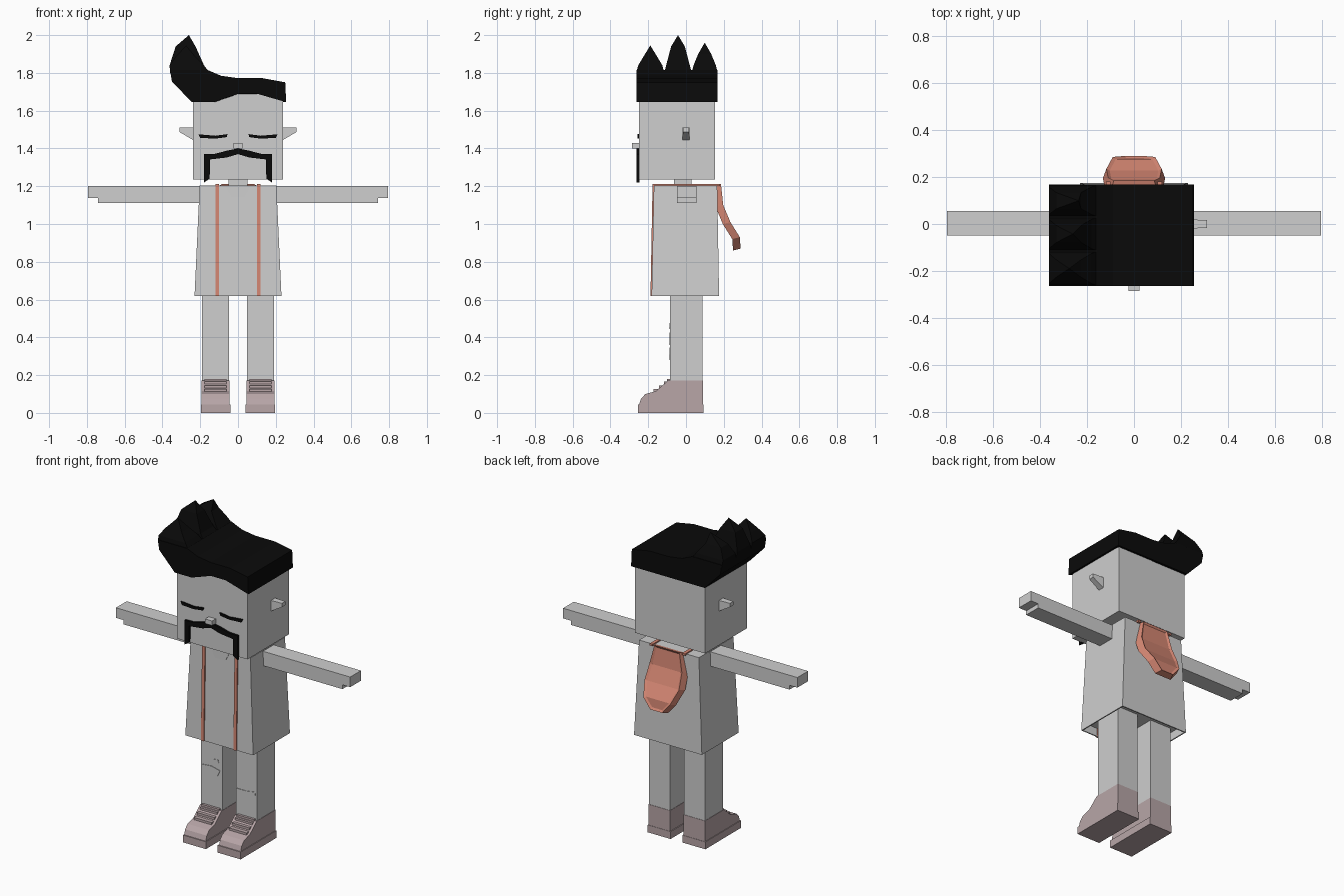
import bpy, bmesh

cube = bpy.data.objects.get("Cube")
if cube:
    bpy.data.objects.remove(cube, do_unlink=True)


def material(name, colour):
    m = bpy.data.materials.new(name)
    m.use_nodes = True
    m.diffuse_color = (*colour, 1)
    m.node_tree.nodes["Principled BSDF"].inputs["Base Color"].default_value = (*colour, 1)
    return m


GREY = material("pale_grey", (.62, .62, .62))
ORANGE = material("terracotta", (.66, .24, .17))
SHOE = material("dusty_pink", (.48, .38, .39))
BLACK = material("black", (.003, .003, .003))


def loft(name, rings, mat, edit=None):
    """Skin a row of equal-length rings and cap both ends."""
    bm = bmesh.new()
    vs = [[bm.verts.new(p) for p in ring] for ring in rings]
    n = len(vs[0])
    for a, b in zip(vs, vs[1:]):
        for i in range(n):
            j = (i + 1) % n
            bm.faces.new((a[i], a[j], b[j], b[i]))
    bm.faces.new(vs[0])
    bm.faces.new(vs[-1])
    bmesh.ops.remove_doubles(bm, verts=bm.verts, dist=1e-5)
    bmesh.ops.recalc_face_normals(bm, faces=bm.faces)
    if edit:
        bm.normal_update()
        edit(bm)
    me = bpy.data.meshes.new(name)
    bm.to_mesh(me)
    bm.free()
    me.materials.append(mat)
    ob = bpy.data.objects.new(name, me)
    bpy.context.collection.objects.link(ob)
    return ob


def rect(x0, x1, y0, y1, z):
    return [(x0, y0, z), (x1, y0, z), (x1, y1, z), (x0, y1, z)]


def side_rect(x, y0, y1, z0, z1):
    return [(x, y0, z0), (x, y1, z0), (x, y1, z1), (x, y0, z1)]


def box(name, x0, x1, y0, y1, z0, z1, mat):
    return loft(name, [rect(x0, x1, y0, y1, z) for z in (z0, z1)], mat)


def plate(name, outline, y0, y1, mat, s=1):
    """Front-facing outline in x and z, given depth along y."""
    return loft(name, [[(s * x, y, z) for x, z in outline] for y in (y0, y1)], mat)


# Head and neck
FACE = -.249
box("head", -.238, .238, FACE, .154, 1.236, 1.7, GREY)
box("neck", -.05, .05, -.063, .03, 1.18, 1.25, GREY)
box("nose", -.024, .024, -.285, -.24, 1.4, 1.428, GREY)

# Moustache, one outline built from its half
half = [(0, 1.4), (.06, 1.388), (.12, 1.372), (.18, 1.37), (.18, 1.22),
        (.15, 1.24), (.148, 1.342), (.06, 1.352), (0, 1.37)]
plate("moustache", half + [(-x, z) for x, z in half[-2:0:-1]], -.262, -.245, BLACK)

# Hair: swept cap, arched over the forehead, straight at the back
hairline = [(-.245, 1.645), (-.13, 1.645), (0, 1.69), (.1, 1.69), (.255, 1.645)]
crown = [(.25, 1.75), (.13, 1.772), (0, 1.772), (-.09, 1.785), (-.16, 1.815),
         (-.36, 1.815), (-.35, 1.755)]
front = [(x, -.263, z) for x, z in hairline + crown]
back = [(x, .168, 1.645) for x, z in hairline] + [(x, .168, z) for x, z in crown]
loft("hair_cap", [front, back], BLACK)

# Three spikes on the swept side
for y0, y1, x, top in ((-.263, -.115, -.275, 1.945), (-.115, .03, -.26, 2), (.03, .168, -.235, 1.96)):
    mid, w = (y0 + y1) / 2, (y1 - y0) / 4
    loft("hair_spike", [rect(-.36, -.15, y0, y1, 1.8),
                        rect(-.362, -.18, y0 + .01, y1 - .01, 1.84),
                        rect(-.33, -.225, mid - w, mid + w, top - .06),
                        rect(x, x, mid, mid, top)], BLACK)


# Coat, hollow at the hem
def hollow_hem(bm):
    hem = min(bm.faces, key=lambda f: f.calc_center_median().z)
    bmesh.ops.inset_region(bm, faces=[hem], thickness=.01)
    inner = bmesh.ops.extrude_face_region(bm, geom=[hem])["geom"]
    bmesh.ops.translate(bm, vec=(0, 0, .05),
                        verts=[v for v in inner if isinstance(v, bmesh.types.BMVert)])
    bmesh.ops.delete(bm, geom=[hem], context="FACES")


loft("coat", [rect(-.23, .23, -.182, .175, .62),
              rect(-.203, .203, -.17, .165, 1.205)], GREY, hollow_hem)
plate("neckline", [(-.065, 1.2), (-.035, 1.145), (.035, 1.145), (.065, 1.2)], -.174, -.165, GREY)


# Hood hanging behind the shoulders, with a raised rim
def hood_rim(bm):
    panel = [f for f in bm.faces if f.normal.y > .6]
    bmesh.ops.inset_region(bm, faces=panel, thickness=.014, depth=-.008)


hood = []
for z, w, y in ((1.212, .1, .185), (1.1, .125, .197), (1.01, .132, .235),
                (.93, .105, .285), (.87, .055, .289)):
    hood.append([(-w + .015, y, z), (w - .015, y, z), (w, y - .04, z - .01), (-w, y - .04, z - .01)])
loft("hood", hood, ORANGE, hood_rim)

for s, side in ((1, "left"), (-1, "right")):
    # Face details
    plate(side + "_eye", [(.21, 1.475), (.2, 1.456), (.12, 1.452), (.06, 1.46),
                          (.055, 1.476), (.12, 1.467)], -.258, -.245, BLACK, s)
    loft(side + "_ear", [side_rect(s * .23, -.02, .02, 1.44, 1.51),
                         side_rect(s * .31, -.016, .016, 1.487, 1.51)], GREY)

    # Coat trim down the front and over the shoulder
    a, b = sorted((s * .1, s * .12))
    loft(side + "_trim", [rect(a, b, -.188, -.175, .62), rect(a, b, -.177, -.16, 1.212)], ORANGE)
    box(side + "_shoulder_trim", a, b, -.17, .18, 1.2, 1.212, ORANGE)

    # Arm with a stepped fingertip
    plate(side + "_arm", [(.18, 1.2), (.795, 1.2), (.795, 1.138), (.742, 1.138),
                          (.742, 1.112), (.18, 1.112)], -.048, .056, GREY, s)

    # Leg
    a, b = sorted((s * .047, s * .19))
    box(side + "_leg", a, b, -.085, .088, .17, .67, GREY)

    # Shoe: sole, upper and laces
    a, b = sorted((s * .04, s * .196))
    box(side + "_sole", a, b, -.254, .092, 0, .045, SHOE)
    a, b = sorted((s * .045, s * .192))
    upper = [(-.248, .045), (-.238, .075), (-.215, .1), (-.16, .115), (-.125, .145),
             (-.095, .172), (.09, .172), (.09, .045)]
    loft(side + "_shoe", [[(x, y, z) for y, z in upper] for x in (a, b)], SHOE)
    a, b = sorted((s * .06, s * .178))
    box(side + "_tongue", a, b, -.1, -.07, .16, .18, SHOE)
    for i in range(3):
        y, z = -.172 + i * .028, .112 + i * .02
        box(side + "_lace", a, b, y, y + .03, z, z + .014, SHOE)

# Torn patches on the trousers
plate("right_knee_patch", [(-.18, .42), (-.17, .38), (-.14, .36), (-.08, .37), (-.06, .41),
                           (-.12, .425)], -.088, -.08, GREY)
plate("right_thigh_patch", [(-.13, .445), (-.07, .455), (-.075, .475), (-.11, .47)],
      -.088, -.08, GREY)
plate("left_knee_patch", [(.055, .335), (.08, .29), (.14, .28), (.175, .31), (.18, .345),
                          (.12, .335)], -.088, -.08, GREY)
